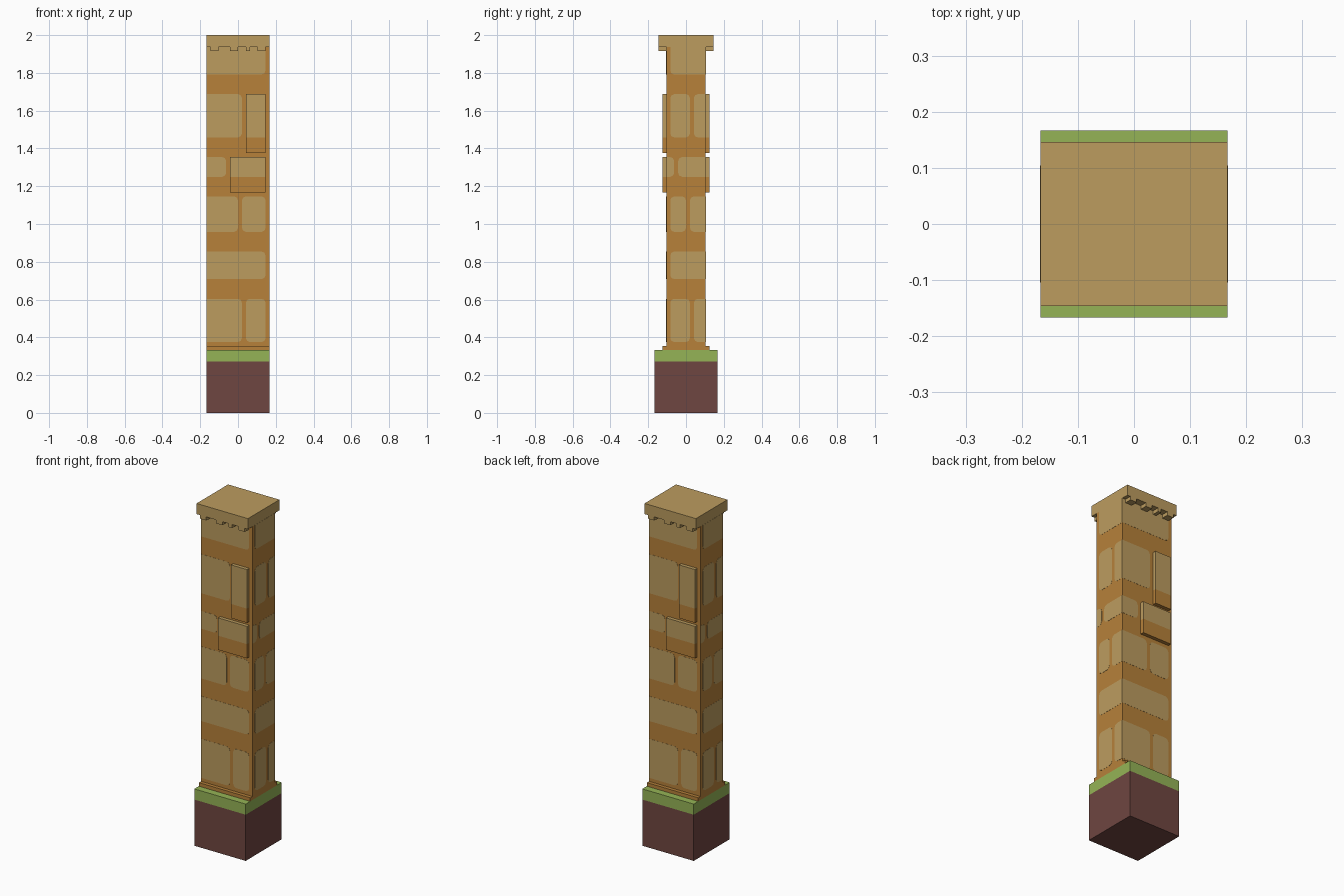
import bpy, bmesh, math
from mathutils import Matrix, Vector

if "Cube" in bpy.data.objects:
    bpy.data.objects.remove(bpy.data.objects["Cube"], do_unlink=True)

U = 2 / 96  # one grid unit; the tower is 16 wide and 96 tall


def material(name, hex_code):
    rgb = [int(hex_code[i:i + 2], 16) / 255 for i in (0, 2, 4)]
    col = [c / 12.92 if c < 0.04045 else ((c + 0.055) / 1.055) ** 2.4 for c in rgb] + [1]
    m = bpy.data.materials.new(name)
    m.use_nodes = True
    m.diffuse_color = col
    m.node_tree.nodes["Principled BSDF"].inputs["Base Color"].default_value = col
    return m


STONE = material("sand stone", "BC9C5F")
MORTAR = material("orange mortar", "B7813A")
GRASS = material("grass green", "95B456")
SOIL = material("soil brown", "6F4641")


def finish(name, bm, mats, turn=0):
    bm.normal_update()
    bm.transform(Matrix.Rotation(turn, 4, "Z") @ Matrix.Scale(U, 4))
    mesh = bpy.data.meshes.new(name)
    bm.to_mesh(mesh)
    bm.free()
    for m in mats:
        mesh.materials.append(m)
    ob = bpy.data.objects.new(name, mesh)
    bpy.context.collection.objects.link(ob)
    return ob


def add_box(bm, x0, x1, y0, y1, z0, z1):
    size = Matrix.Diagonal((x1 - x0, y1 - y0, z1 - z0, 1))
    mid = Matrix.Translation(((x0 + x1) / 2, (y0 + y1) / 2, (z0 + z1) / 2))
    bmesh.ops.create_cube(bm, size=1, matrix=mid @ size)


def box(name, mat, dims, turn=0):
    bm = bmesh.new()
    add_box(bm, *dims)
    return finish(name, bm, [mat], turn)


def stone_outline(x0, x1, z0, z1, edge, top):
    """Rounded outline, left square where a stone meets a wall edge or the cap."""
    pts = []
    for cx, cz, sx, sz in ((x0, z0, 1, 1), (x1, z0, -1, 1), (x1, z1, -1, -1), (x0, z1, 1, -1)):
        if abs(cx) == edge or cz == top:
            pts.append((cx, cz))
            continue
        steps = [(0, 1), (0.3, 0.3), (1, 0)]
        if sx * sz < 0:
            steps.reverse()
        pts += [(cx + sx * a, cz + sz * b) for a, b in steps]
    return pts


def stone_facing(name, stones, edge, dist, top, turn):
    """Thin stones set on one wall, built facing -y and then turned."""
    bm = bmesh.new()
    for x0, x1, z0, z1 in stones:
        outline = stone_outline(x0, x1, z0, z1, edge, top)
        face = bm.faces.new([bm.verts.new((x, -dist, z)) for x, z in outline])
        out = bmesh.ops.extrude_face_region(bm, geom=[face])
        moved = [g for g in out["geom"] if isinstance(g, bmesh.types.BMVert)]
        bmesh.ops.translate(bm, verts=moved, vec=Vector((0, -0.04, 0)))
        if face.is_valid:
            bm.faces.remove(face)
    bmesh.ops.recalc_face_normals(bm, faces=bm.faces[:])
    finish(name, bm, [STONE], turn)


def raised_block(name, x0, x1, z0, z1, split, turn):
    """Raised block: stone above the split height, mortar below."""
    bm = bmesh.new()
    add_box(bm, x0, x1, -6, -5, z0, z1)
    bmesh.ops.bisect_plane(bm, geom=bm.verts[:] + bm.edges[:] + bm.faces[:],
                           plane_co=(0, 0, split), plane_no=(0, 0, 1))
    for f in bm.faces:
        f.material_index = int(f.calc_center_median().z < split)
    finish(name, bm, [STONE, MORTAR], turn)


# Ground block, shaft and cap
box("soil_block", SOIL, (-8, 8, -8, 8, 0, 13))
box("grass_layer", GRASS, (-8, 8, -8, 8, 13, 16))
box("shaft", MORTAR, (-8, 8, -5, 5, 16, 93))
box("cap", STONE, (-8, 8, -7, 7, 93, 96))

# Stone courses: (x0, x1, z0, z1)
wide_stones = [(-8, 7, 86, 93), (-8, 1, 70, 81), (-8, -3, 60, 65), (-8, 0, 46, 55),
               (1, 7, 46, 55), (-8, 7, 34, 41), (-8, 1, 18, 29), (2, 7, 18, 29)]
narrow_stones = [(-4, 5, 86, 93), (-4, 1, 70, 81), (2, 5, 70, 81), (-5, -3, 60, 65),
                 (-2, 5, 60, 65), (-4, 0, 46, 55), (1, 5, 46, 55), (-4, 5, 34, 41),
                 (-4, 1, 18, 29), (2, 5, 18, 29)]

# Front and back match by a half turn, as do the two sides
for front, side, turn in (("front", "left", 0), ("back", "right", math.pi)):
    box(front + "_foot_ledge", MORTAR, (-8, 8, -6, -5, 16, 17), turn)
    stone_facing(front + "_stones", wide_stones, 8, 5, 93, turn)
    stone_facing(side + "_stones", narrow_stones, 5, 8, 93, turn + math.pi / 2)
    raised_block(front + "_tall_block", 2, 7, 66, 81, 70, turn)
    raised_block(front + "_low_block", -2, 7, 56, 65, 60, turn)
    # Teeth under the cap overhang
    bm = bmesh.new()
    for x0, x1 in ((-7, -5), (-2, 0), (2, 3), (5, 7)):
        add_box(bm, x0, x1, -7, -5, 92, 93)
    finish(front + "_cap_teeth", bm, [STONE], turn)
